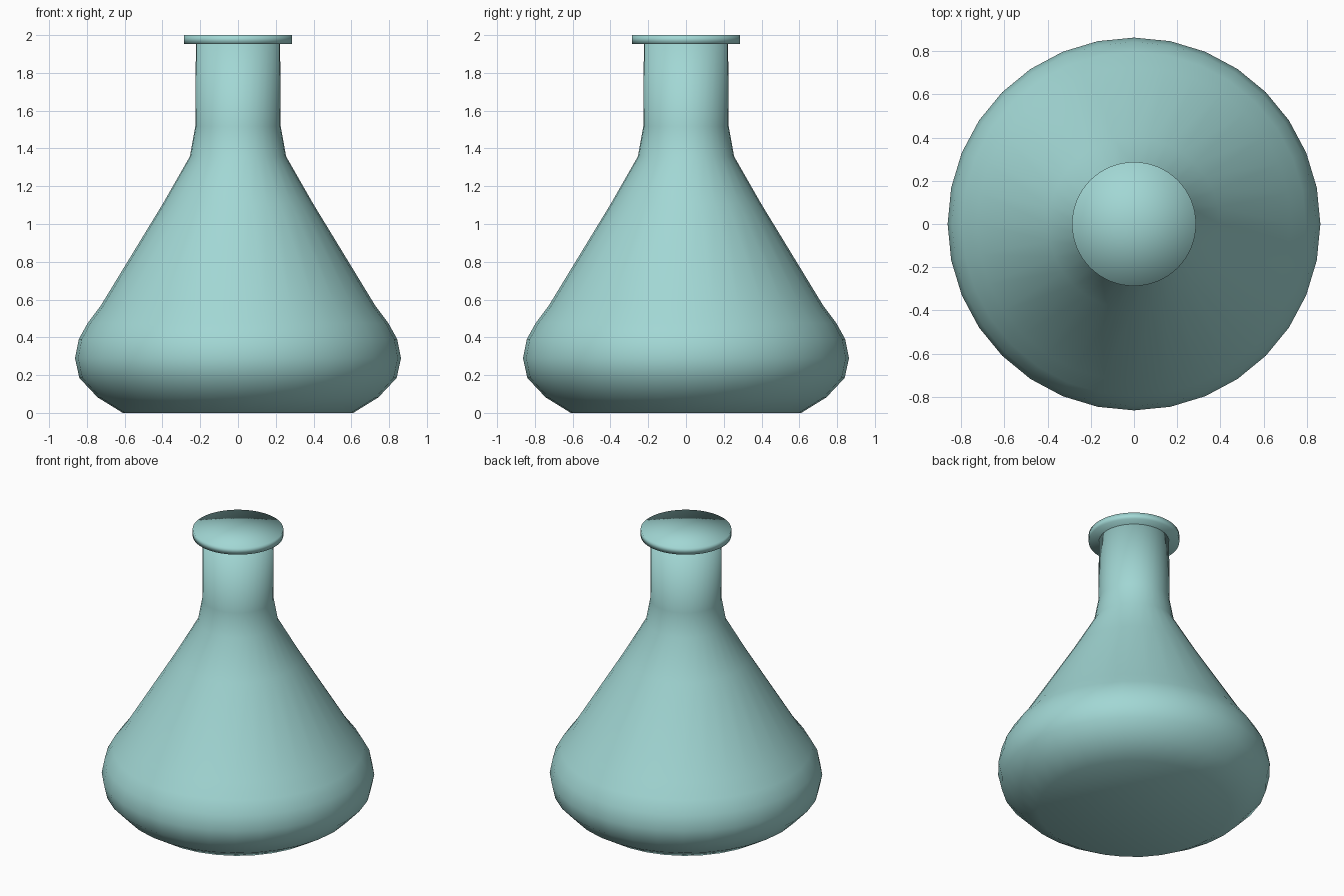
import bpy, bmesh
from math import cos, sin, tau

if "Cube" in bpy.data.objects:
    bpy.data.objects.remove(bpy.data.objects["Cube"])

mat = bpy.data.materials.new("teal_glass")
mat.diffuse_color = (0.36, 0.68, 0.66, 1)
mat.use_nodes = True
mat.node_tree.nodes["Principled BSDF"].inputs["Base Color"].default_value = mat.diffuse_color


def lathe(name, profile, sides):
    """Revolve (radius, z) points about z, closing both ends with fans."""
    bm = bmesh.new()
    rings = [[bm.verts.new((r * cos(tau * i / sides), r * sin(tau * i / sides), z))
              for i in range(sides)] for r, z in profile]
    for a, b in zip(rings, rings[1:]):
        for i in range(sides):
            j = (i + 1) % sides
            bm.faces.new((a[i], a[j], b[j], b[i]))
    for ring, (r, z) in ((rings[0], profile[0]), (rings[-1], profile[-1])):
        c = bm.verts.new((0, 0, z))
        for i in range(sides):
            bm.faces.new((ring[i], ring[(i + 1) % sides], c))
    bmesh.ops.recalc_face_normals(bm, faces=bm.faces)
    for f in bm.faces:
        f.smooth = True
    me = bpy.data.meshes.new(name)
    bm.to_mesh(me)
    bm.free()
    me.materials.append(mat)
    ob = bpy.data.objects.new(name, me)
    bpy.context.collection.objects.link(ob)
    return ob


# Conical body with rounded base and straight neck
lathe("flask_body", [
    (0.61, 0.0), (0.743, 0.082), (0.84, 0.185), (0.863, 0.29), (0.843, 0.39),
    (0.796, 0.475), (0.727, 0.567), (0.398, 1.107), (0.255, 1.357),
    (0.226, 1.517), (0.223, 1.96)], 32)

# Wider lip disc at the mouth
lathe("flask_lip", [(0.287, 1.953), (0.287, 2.0)], 64)
